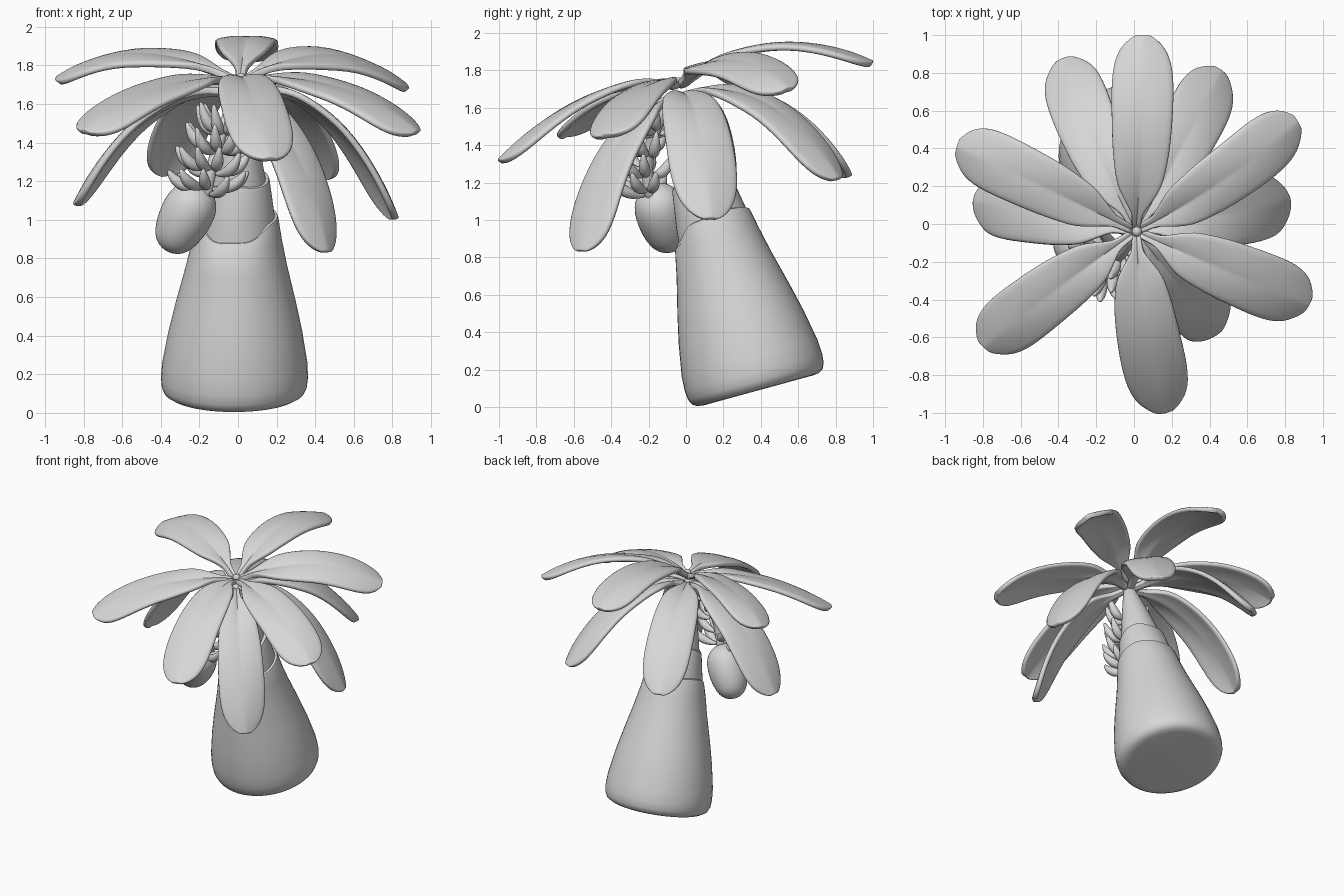
import bpy, bmesh, math, random
from mathutils import Vector

if "Cube" in bpy.data.objects:
    bpy.data.objects.remove(bpy.data.objects["Cube"])

random.seed(4)
grey = bpy.data.materials.new("pale_grey")
grey.diffuse_color = (0.68, 0.68, 0.68, 1)
grey.use_nodes = True
grey.node_tree.nodes["Principled BSDF"].inputs["Base Color"].default_value = grey.diffuse_color


def make(name, bm, subsurf=0, thickness=0):
    bmesh.ops.recalc_face_normals(bm, faces=bm.faces)
    me = bpy.data.meshes.new(name)
    bm.to_mesh(me)
    bm.free()
    ob = bpy.data.objects.new(name, me)
    bpy.context.collection.objects.link(ob)
    me.materials.append(grey)
    if thickness:
        m = ob.modifiers.new("thickness", 'SOLIDIFY')
        m.thickness, m.offset = thickness, 0
    if subsurf:
        m = ob.modifiers.new("smooth", 'SUBSURF')
        m.levels = m.render_levels = subsurf
    for p in me.polygons:
        p.use_smooth = True
    return ob


def lerp_table(table, t):
    for (a, va), (b, vb) in zip(table, table[1:]):
        if t <= b:
            return va + (vb - va) * (t - a) / (b - a)
    return table[-1][1]


def loft(bm, rings):
    # Skin closed rings of points and cap both ends
    vs = [[bm.verts.new(p) for p in r] for r in rings]
    n = len(vs[0])
    for a, b in zip(vs, vs[1:]):
        for i in range(n):
            bm.faces.new((a[i], a[(i + 1) % n], b[(i + 1) % n], b[i]))
    bm.faces.new(vs[0][::-1])
    bm.faces.new(vs[-1])


def bend(p0, mid, p2, t):
    # Quadratic curve passing through mid at its half way point
    c = mid * 2 - (p0 + p2) / 2
    return p0 * (1 - t) ** 2 + c * 2 * t * (1 - t) + p2 * t * t


# Trunk: three overlapping tapered sheaths on a leaning axis
BASE = Vector((-0.02, 0.387, 0.089))
AXIS = Vector((0.018, -0.264, 0.965)).normalized()
SIDE = Vector((1, 0, 0))
BACK = AXIS.cross(SIDE).normalized()


def sheath(name, profile, dip, wave):
    # The top rim dips at the front and ripples slightly all round
    bm = bmesh.new()
    rings = []
    n = 48
    for k, (t, r) in enumerate(profile):
        ring = []
        for i in range(n):
            a = 2 * math.pi * i / n
            d = math.pi - abs((a + math.radians(98)) % (2 * math.pi) - math.pi)
            w = wave * math.sin(3 * a) - dip * math.exp(-(d / 0.85) ** 4)
            tt = t + (w if k >= len(profile) - 3 else 0)
            ring.append(BASE + AXIS * tt + (SIDE * math.cos(a) + BACK * math.sin(a)) * r)
        rings.append(ring)
    loft(bm, rings)
    ob = make(name, bm)
    bpy.context.view_layer.objects.active = ob
    ob.select_set(True)
    bpy.ops.object.shade_smooth_by_angle(angle=math.radians(50))
    ob.select_set(False)


sheath("trunk_lower", [(0, 0.30), (0.004, 0.335), (0.02, 0.362), (0.05, 0.376), (0.1, 0.381),
                       (0.18, 0.376), (0.35, 0.346), (0.5, 0.312), (0.7, 0.262), (0.84, 0.232),
                       (0.95, 0.213), (0.965, 0.207), (0.97, 0.185)], 0.1, 0.01)
sheath("trunk_middle", [(0.7, 0.22), (0.95, 0.195), (1.15, 0.164), (1.165, 0.158), (1.17, 0.14)], 0.02, 0.015)
sheath("trunk_upper", [(1.0, 0.16), (1.15, 0.145), (1.4, 0.095), (1.55, 0.06), (1.63, 0.04), (1.65, 0.02)], 0, 0)

# Leaves: middle point and tip of each midrib, roll about it, and width factor
LEAVES = [
    ((0.04, 0.45, 1.93), (0.045, 0.99, 1.825), 0, 1),
    ((-0.215, 0.44, 1.625), (-0.37, 0.86, 1.225), -0.1, 1),
    ((0.25, 0.41, 1.62), (0.45, 0.80, 1.21), 0.2, 1),
    ((0.46, 0.23, 1.845), (0.855, 0.54, 1.685), 0.35, 1),
    ((-0.50, 0.21, 1.85), (-0.925, 0.41, 1.72), -0.25, 1),
    ((-0.47, 0.06, 1.535), (-0.83, 0.12, 1.07), 0, 1.08),
    ((0.46, 0.05, 1.535), (0.805, 0.13, 1.0), 0, 1.12),
    ((0.50, -0.25, 1.68), (0.915, -0.42, 1.44), 0.2, 1.05),
    ((-0.42, -0.35, 1.67), (-0.79, -0.64, 1.445), -0.2, 1.02),
    ((0.06, -0.51, 1.655), (0.165, -0.985, 1.305), 0.05, 1.04),
    ((0.275, -0.37, 1.37), (0.445, -0.55, 0.83), 0, 1),
]
WIDTH = [(0, 0.022), (0.1, 0.03), (0.16, 0.065), (0.24, 0.118), (0.4, 0.15), (0.6, 0.163),
         (0.78, 0.167), (0.87, 0.158), (0.93, 0.134), (0.97, 0.1), (0.99, 0.062), (1, 0.028)]
STATIONS = [0, 0.06, 0.1, 0.14, 0.19, 0.25, 0.33, 0.43, 0.54, 0.65, 0.76, 0.85, 0.91, 0.95, 0.98, 0.994, 1]
ACROSS = [-1, -0.8, -0.45, -0.12, 0, 0.12, 0.45, 0.8, 1]
UP = Vector((0, 0, 1))
for k, (mid, tip, roll, wide) in enumerate(LEAVES):
    mid, tip = Vector(mid), Vector(tip)
    flat = Vector((tip.x, tip.y + 0.04, 0)).normalized()
    start = Vector((0.01, -0.04, 1.70 if tip.z > 1.3 else 1.645)) + flat * 0.02
    bm = bmesh.new()
    rows = []
    for t in STATIONS:
        p = bend(start, mid, tip, t)
        tan = (bend(start, mid, tip, t + 0.01) - bend(start, mid, tip, t - 0.01)).normalized()
        side = tan.cross(UP).normalized()
        nor = side.cross(tan)
        r = roll * min(1, t / 0.3)
        side, nor = side * math.cos(r) - nor * math.sin(r), nor * math.cos(r) + side * math.sin(r)
        w = lerp_table(WIDTH, t) * wide
        fold = lerp_table([(0, 0.5), (0.2, 0.2), (0.4, 0), (1, -0.1)], t)
        row = []
        for u in ACROSS:
            groove = -0.014 * (1 - abs(u)) ** 3 * math.sin(math.pi * min(t + 0.1, 1))
            h = fold * w * abs(u) - 0.14 * w * u * u + 0.012 + groove
            row.append(bm.verts.new(p + side * w * u + nor * h))
        rows.append(row)
    for a, b in zip(rows, rows[1:]):
        for i in range(len(ACROSS) - 1):
            bm.faces.new((a[i], a[i + 1], b[i + 1], b[i]))
    make(f"leaf_{k + 1}", bm, 1, 0.035)


def tube(bm, path, radii, n=8):
    rings = []
    for i, p in enumerate(path):
        d = (path[min(i + 1, len(path) - 1)] - path[max(i - 1, 0)]).normalized()
        s = d.cross(Vector((0.31, 0.9, 0.13))).normalized()
        b = d.cross(s)
        rings.append([p + (s * math.cos(2 * math.pi * j / n) + b * math.sin(2 * math.pi * j / n)) * radii[i]
                      for j in range(n)])
    loft(bm, rings)


# Crown bud
bm = bmesh.new()
bmesh.ops.create_uvsphere(bm, u_segments=16, v_segments=10, radius=0.027)
bmesh.ops.translate(bm, verts=bm.verts, vec=(0.015, -0.04, 1.735))
make("crown_bud", bm)

# Fruit stalk hanging from the crown
S0, S1, S2 = Vector((0.0, -0.05, 1.66)), Vector((-0.10, -0.19, 1.40)), Vector((-0.17, -0.185, 1.10))
bm = bmesh.new()
tube(bm, [bend(S0, S1, S2, i / 10) for i in range(11)], [0.03] * 11, 10)
make("fruit_stalk", bm)

# Fruit: fans of curved fingers around the stalk, leaving out the trunk side
bm = bmesh.new()
for tier, t in enumerate((0.3, 0.5, 0.7, 0.87)):
    c = bend(S0, S1, S2, t)
    for j in range(7):
        a = math.radians(-106 + (j - 3) * 36 + (18 if tier % 2 else 0) - 9)
        out = Vector((math.cos(a), math.sin(a), 0))
        reach = 0.85 + 0.12 * tier
        lift = UP * random.uniform(-0.025, 0.025)
        p0 = c + out * 0.02 - UP * 0.03 + lift
        p1 = c + out * 0.115 * reach - UP * 0.01 + lift
        p2 = c + out * 0.175 * reach + UP * (0.11 - 0.015 * tier) + lift
        tube(bm, [bend(p0, p1, p2, i / 7) for i in range(8)],
             [0.013, 0.018, 0.028, 0.034, 0.034, 0.03, 0.02, 0.009])
make("fruit_bunch", bm, 1)

# Flower bulb under the fruit
bm = bmesh.new()
top, end = Vector((-0.185, -0.175, 1.18)), Vector((-0.365, -0.075, 0.84))
radii = [0.025, 0.07, 0.112, 0.135, 0.141, 0.136, 0.122, 0.1, 0.06, 0.02]
stops = [0, 0.04, 0.13, 0.26, 0.42, 0.58, 0.74, 0.88, 0.97, 1]
tube(bm, [top.lerp(end, s) for s in stops], radii, 20)
make("flower_bulb", bm, 1)
